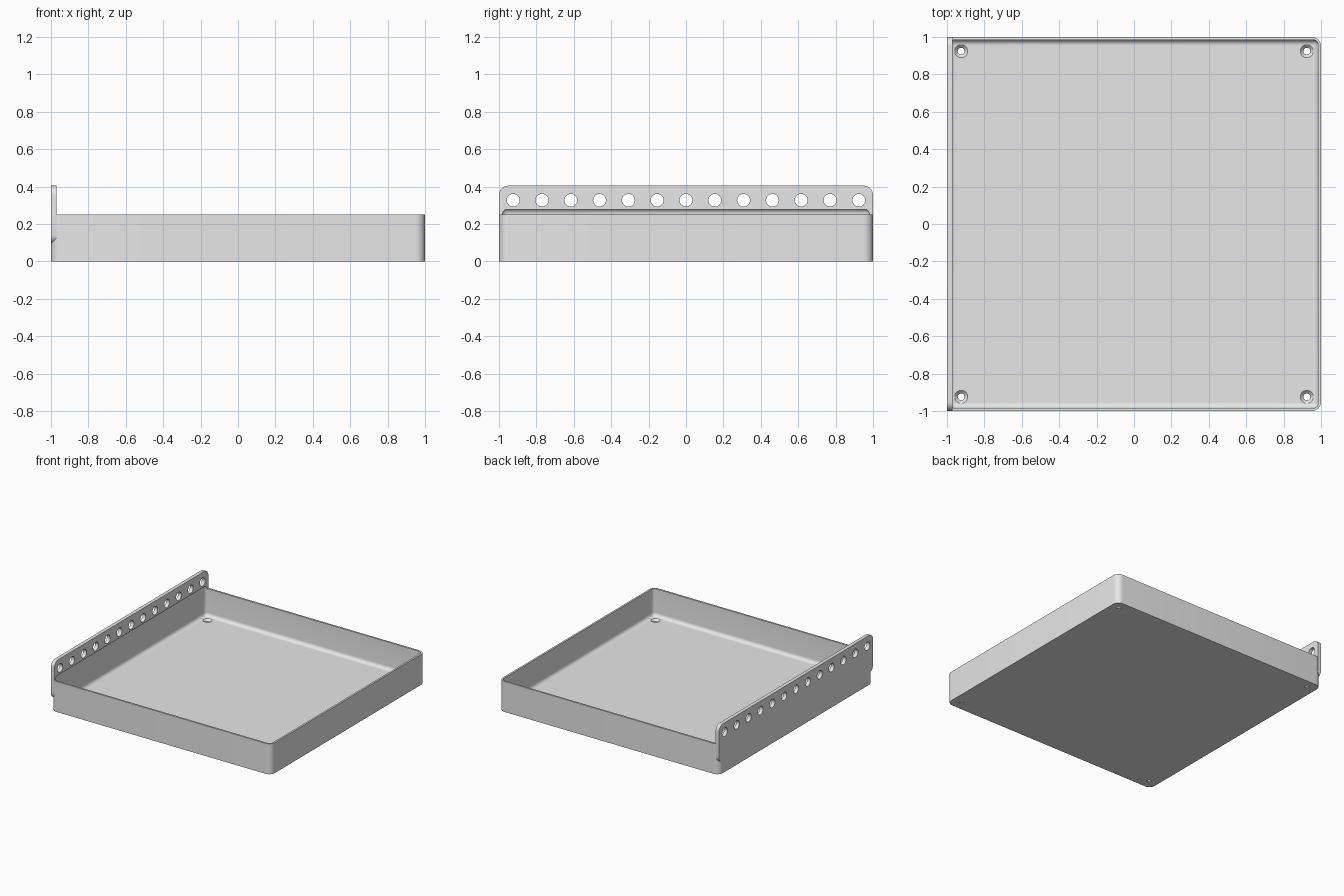
import bpy
import bmesh
import math
from mathutils import Matrix, Vector

cube = bpy.data.objects.get("Cube")
if cube:
    bpy.data.objects.remove(cube, do_unlink=True)

WALL = 0.015
FLOOR = 0.025
HEIGHT = 0.25
RAIL_TOP = 0.405
RAIL_BOTTOM = 0.095
RAIL_THICK = 0.03

grey = bpy.data.materials.new("plain grey")
grey.use_nodes = True
grey.diffuse_color = (0.8, 0.8, 0.8, 1)
grey.node_tree.nodes["Principled BSDF"].inputs["Base Color"].default_value = (0.8, 0.8, 0.8, 1)


def make_object(name, bm):
    mesh = bpy.data.meshes.new(name)
    bm.to_mesh(mesh)
    bm.free()
    mesh.materials.append(grey)
    obj = bpy.data.objects.new(name, mesh)
    bpy.context.collection.objects.link(obj)
    return obj


def rounded_box(name, low, high, radius, axes, segments=8):
    """Box between two corners, with the edges along the given axes rounded."""
    low, high = Vector(low), Vector(high)
    bm = bmesh.new()
    bmesh.ops.create_cube(bm, size=1)
    for v in bm.verts:
        v.co = v.co * (high - low) + (low + high) / 2
    edges = []
    for e in bm.edges:
        d = (e.verts[1].co - e.verts[0].co).normalized()
        if any(abs(d[a]) > 0.9 for a in axes):
            edges.append(e)
    bmesh.ops.bevel(bm, geom=edges, offset=radius, segments=segments,
                    profile=0.5, affect='EDGES')
    return make_object(name, bm)


def add_cone(bm, center, r_low, r_high, depth, turn=Matrix()):
    bmesh.ops.create_cone(bm, cap_ends=True, segments=32, radius1=r_low,
                          radius2=r_high, depth=depth,
                          matrix=Matrix.Translation(center) @ turn)


def combine(target, tool, operation):
    """Apply a boolean and throw the tool away."""
    mod = target.modifiers.new(operation.lower(), 'BOOLEAN')
    mod.operation = operation
    mod.solver = 'EXACT'
    mod.object = tool
    bpy.ops.object.select_all(action='DESELECT')
    bpy.context.view_layer.objects.active = target
    target.select_set(True)
    bpy.ops.object.modifier_apply(modifier=mod.name)
    bpy.data.objects.remove(tool, do_unlink=True)


# Solid tray block and the taller mounting rail on its right side
tray = rounded_box("tray_with_rail", (-1, -1, 0), (1, 1, HEIGHT), 0.05, [2])
rail = rounded_box("rail", (-1, -1, RAIL_BOTTOM), (-1 + RAIL_THICK, 1, RAIL_TOP), 0.05, [0])
combine(tray, rail, 'UNION')

# Hollow with filleted edges, slightly undercutting the rail
inner = 1 - WALL
cavity = rounded_box("cavity", (-inner, -inner, FLOOR), (inner, inner, 0.283), 0.03, [0, 1, 2])
combine(tray, cavity, 'DIFFERENCE')

# Row of round holes through the rail
bm = bmesh.new()
sideways = Matrix.Rotation(math.pi / 2, 4, 'Y')
for i in range(-6, 7):
    add_cone(bm, (-0.985, i * 0.154, 0.327), 0.034, 0.034, 0.1, sideways)
combine(tray, make_object("rail_holes", bm), 'DIFFERENCE')

# Countersunk screw holes in the floor corners
drills, sinks = bmesh.new(), bmesh.new()
for x in (-0.924, 0.924):
    for y in (-0.924, 0.924):
        add_cone(drills, (x, y, 0), 0.018, 0.018, 0.1)
        add_cone(sinks, (x, y, FLOOR - 0.005), 0.018, 0.042, 0.024)
combine(tray, make_object("screw_holes", drills), 'DIFFERENCE')
combine(tray, make_object("countersinks", sinks), 'DIFFERENCE')

bpy.ops.object.shade_smooth_by_angle(angle=math.radians(30))
